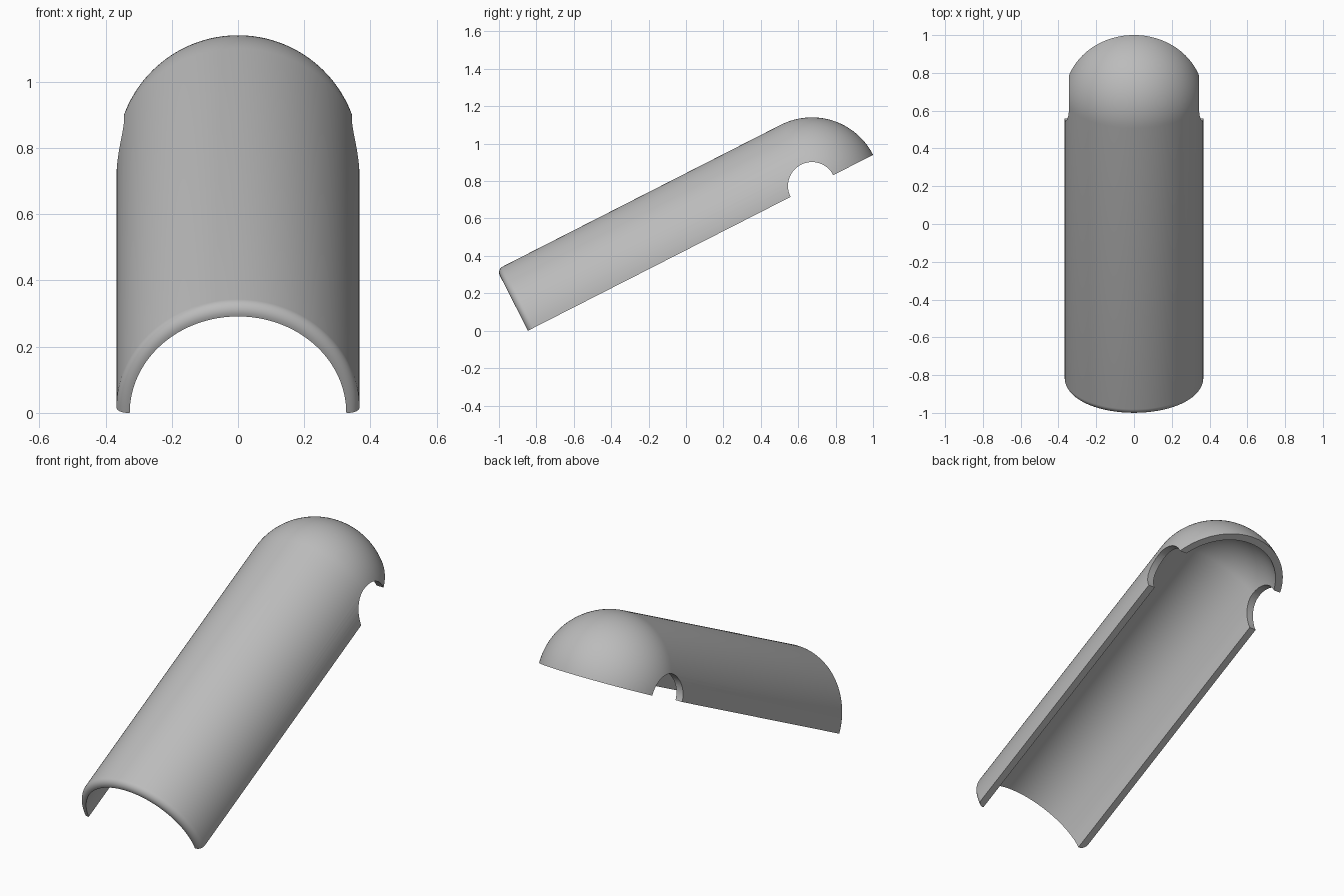
import bpy, bmesh
from math import pi, sin, cos, radians
from mathutils import Matrix

if "Cube" in bpy.data.objects:
    bpy.data.objects.remove(bpy.data.objects["Cube"])

OUTER, INNER, LENGTH = 0.367, 0.327, 2.071
FILLET, HOLE = 0.035, 0.128
CENTRE = LENGTH - OUTER          # dome centre along the tube
PLACE = Matrix.Translation((0, -0.845, 0)) @ Matrix.Rotation(radians(27), 4, 'X')


def arc(radius, r0, s0, start, end, steps):
    """Points (radius from axis, distance along axis) on an arc."""
    angles = [start + (end - start) * i / steps for i in range(steps + 1)]
    return [(r0 + radius * cos(a), s0 + radius * sin(a)) for a in angles]


grey = bpy.data.materials.new("plain grey")
grey.use_nodes = True
colour = (0.5, 0.5, 0.5, 1)
grey.diffuse_color = colour
grey.node_tree.nodes["Principled BSDF"].inputs["Base Color"].default_value = colour

# Wall section: rounded front lip, outer dome, inner dome, inner wall
profile = [(INNER, 0)]
profile += arc(FILLET, OUTER - FILLET, FILLET, -pi / 2, 0, 8)
profile += arc(OUTER, 0, CENTRE, 0, pi / 2, 32)
profile += arc(INNER, 0, CENTRE, pi / 2, 0, 32)

# Half-round shell: spin the section through half a turn and cap the flat cut
bm = bmesh.new()
ring = [bm.verts.new((r, s, 0)) for r, s in profile]
edges = [bm.edges.new((a, b)) for a, b in zip(ring, ring[1:] + ring[:1])]
spun = bmesh.ops.spin(bm, geom=ring + edges, cent=(0, 0, 0), axis=(0, -1, 0),
                      angle=pi, steps=64, use_duplicate=False)
last = [e for e in spun["geom_last"] if isinstance(e, bmesh.types.BMEdge)]
for loop in (edges, last):
    bmesh.ops.contextual_create(bm, geom=loop)
bmesh.ops.remove_doubles(bm, verts=bm.verts[:], dist=1e-5)
bmesh.ops.dissolve_degenerate(bm, edges=bm.edges[:], dist=1e-6)
bmesh.ops.recalc_face_normals(bm, faces=bm.faces[:])
mesh = bpy.data.meshes.new("half_tube_shell")
bm.to_mesh(mesh)
bm.free()
mesh.materials.append(grey)
shell = bpy.data.objects.new("half_tube_shell", mesh)
bpy.context.collection.objects.link(shell)
shell.matrix_world = PLACE

# Round side notches, cut by a cross bar through the dome centre
bpy.ops.mesh.primitive_cylinder_add(vertices=64, radius=HOLE, depth=1)
cutter = bpy.context.object
cutter.name = "notch_cutter"
cutter.data.materials.append(grey)
cutter.matrix_world = PLACE @ Matrix.Translation((0, CENTRE, 0)) @ Matrix.Rotation(pi / 2, 4, 'Y')
cutter.hide_render = True
cut = shell.modifiers.new("side_notches", 'BOOLEAN')
cut.operation, cut.solver, cut.object = 'DIFFERENCE', 'EXACT', cutter

bpy.ops.object.select_all(action='DESELECT')
shell.select_set(True)
bpy.context.view_layer.objects.active = shell
bpy.context.view_layer.update()
bpy.ops.object.modifier_apply(modifier=cut.name)
bpy.data.objects.remove(cutter)
bpy.ops.object.shade_smooth_by_angle(angle=radians(30))
